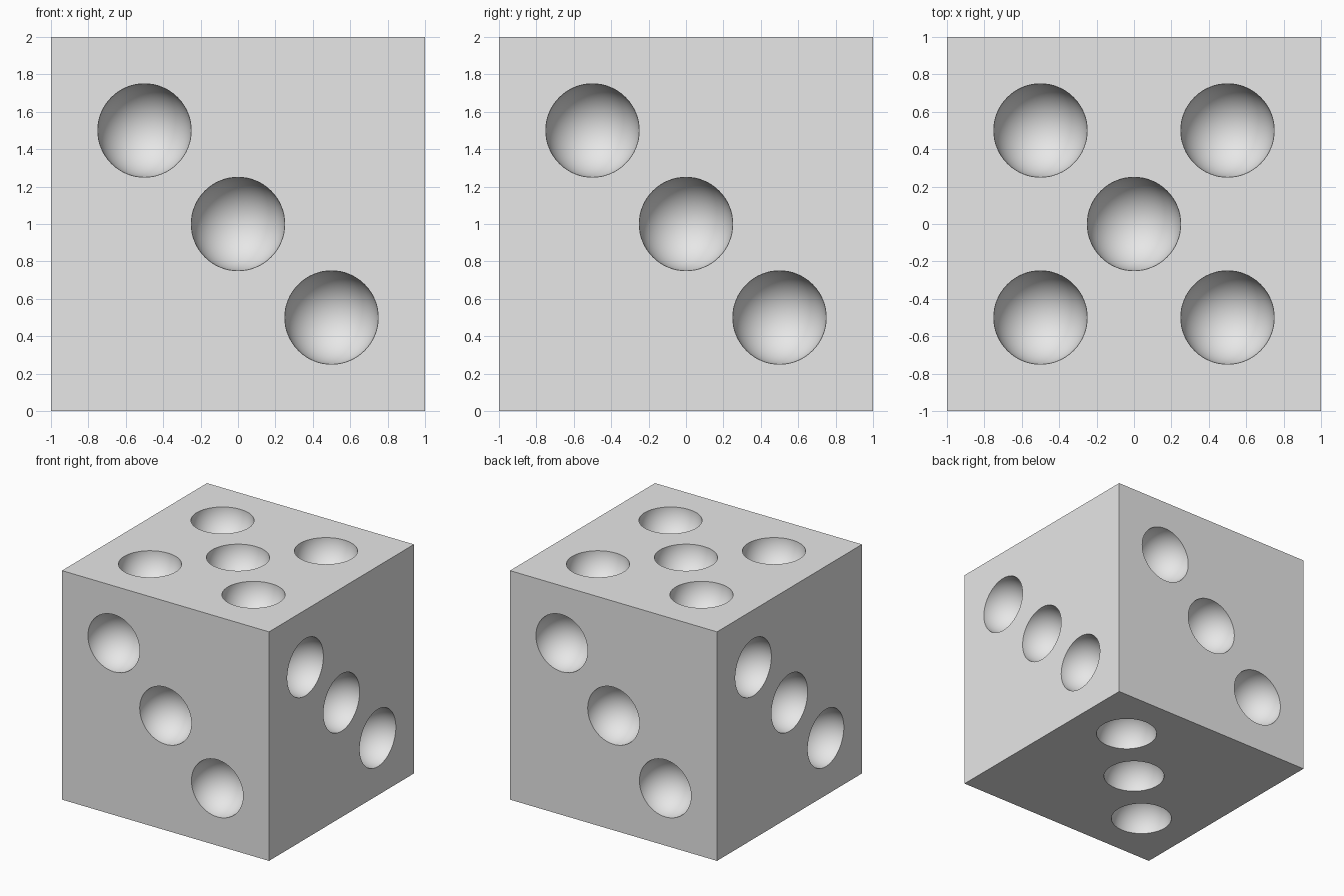
import bpy, bmesh, math
from mathutils import Matrix, Vector

if "Cube" in bpy.data.objects:
    bpy.data.objects.remove(bpy.data.objects["Cube"], do_unlink=True)

PIP_RADIUS = 0.25
STEP = 0.5

grey = bpy.data.materials.new("plain_grey")
grey.use_nodes = True
colour = (0.8, 0.8, 0.8, 1)
grey.diffuse_color = colour
grey.node_tree.nodes["Principled BSDF"].inputs["Base Color"].default_value = colour


def make_object(name, bm):
    mesh = bpy.data.meshes.new(name)
    bmesh.ops.recalc_face_normals(bm, faces=bm.faces)
    bm.to_mesh(mesh)
    bm.free()
    mesh.materials.append(grey)
    obj = bpy.data.objects.new(name, mesh)
    bpy.context.collection.objects.link(obj)
    return obj


# Cube body
bm = bmesh.new()
bmesh.ops.create_cube(bm, size=2, matrix=Matrix.Translation((0, 0, 1)))
body = make_object("dice_body", bm)

# Pip positions, each with the outward direction of its face
pips = []
for turn in range(4):
    spin = Matrix.Rotation(turn * math.pi / 2, 3, "Z")
    for k in (-1, 0, 1):
        pips.append((spin @ Vector((k * STEP, -1, 1 - k * STEP)), spin @ Vector((0, -1, 0))))
for k in (-1, 0, 1):
    pips.append((Vector((k * STEP, k * STEP, 0)), Vector((0, 0, -1))))
for x, y in ((0, 0), (1, 1), (1, -1), (-1, 1), (-1, -1)):
    pips.append((Vector((x * STEP, y * STEP, 2)), Vector((0, 0, 1))))

# Spheres that scoop out the hemispherical pips; odd ring count keeps rings off the faces
bm = bmesh.new()
for centre, normal in pips:
    place = Matrix.Translation(centre) @ normal.to_track_quat("Z", "Y").to_matrix().to_4x4()
    bmesh.ops.create_uvsphere(bm, u_segments=64, v_segments=33, radius=PIP_RADIUS, matrix=place)
cutter = make_object("pip_cutter", bm)
cutter.hide_render = True

# Cut the pips
cut = body.modifiers.new("pips", "BOOLEAN")
cut.operation = "DIFFERENCE"
cut.solver = "EXACT"
cut.object = cutter
bpy.ops.object.select_all(action="DESELECT")
body.select_set(True)
bpy.context.view_layer.objects.active = body
bpy.ops.object.modifier_apply(modifier=cut.name)
bpy.data.objects.remove(cutter, do_unlink=True)

# Smooth pips with crisp rims and cube edges
bpy.ops.object.shade_smooth_by_angle(angle=math.radians(30))
